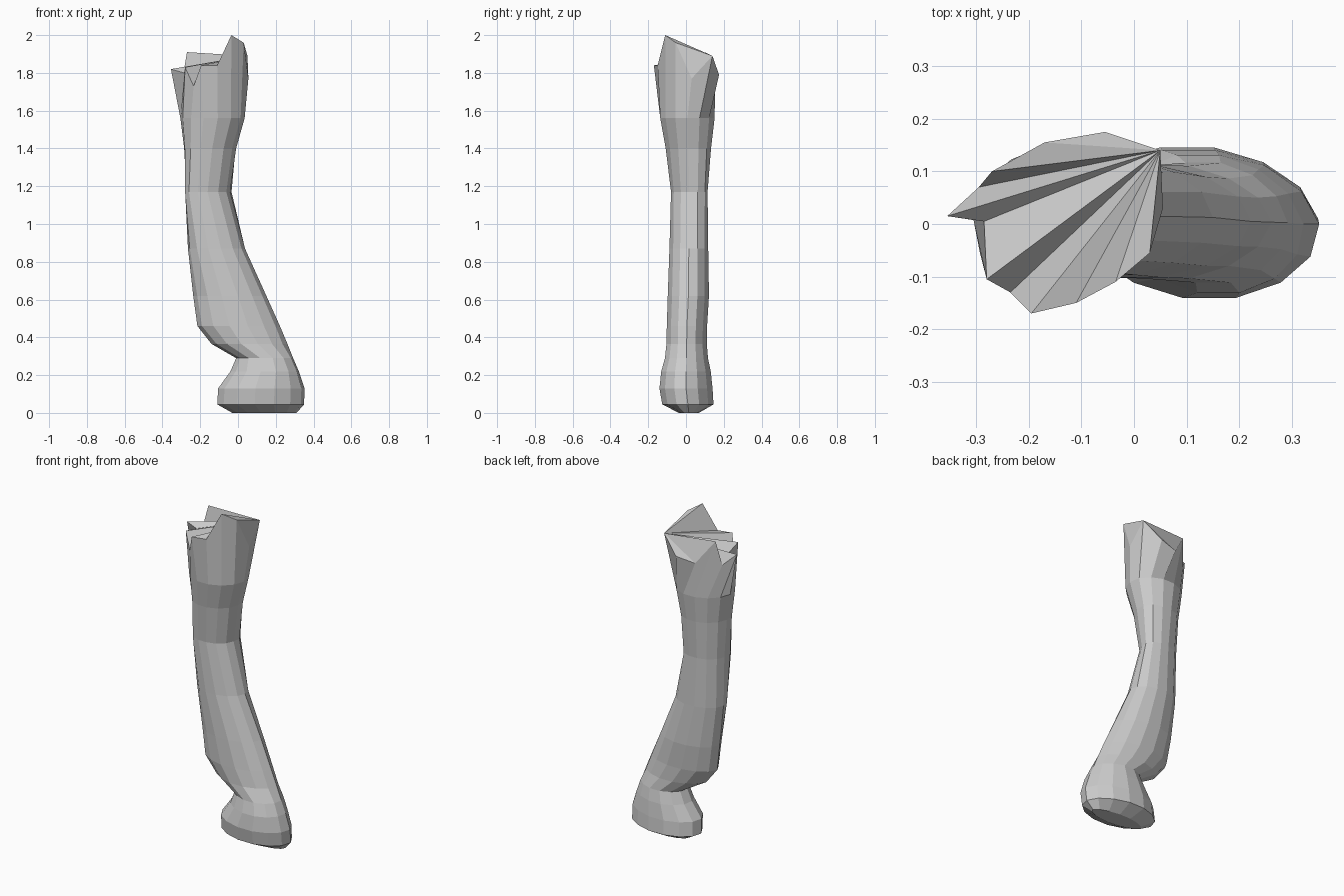
import bpy, bmesh
from math import sin, cos, tau

N = 14  # sides of the leg

# Cross-sections from sole to thigh: z, x min, x max, y min, y max, squareness, skew
SECTIONS = [
    (0.005, -0.03, 0.31, -0.04, 0.07, 1.8, -0.02),
    (0.045, -0.11, 0.35, -0.13, 0.15, 1.9, -0.02),
    (0.13, -0.105, 0.352, -0.145, 0.145, 1.9, -0.02),
    (0.22, -0.04, 0.322, -0.135, 0.135, 1.9, -0.02),
    (0.29, -0.01, 0.292, -0.115, 0.12, 1.9, -0.01),
    (0.365, -0.14, 0.262, -0.108, 0.115, 1.75, 0.0),
    (0.46, -0.215, 0.222, -0.105, 0.115, 1.9, 0.0),
    (0.62, -0.237, 0.15, -0.10, 0.125, 1.9, 0.0),
    (0.87, -0.265, 0.037, -0.09, 0.12, 2.05, 0.01),
    (1.17, -0.272, -0.042, -0.08, 0.115, 2.6, 0.03),
    (1.40, -0.285, -0.01, -0.11, 0.135, 2.1, 0.02),
    (1.56, -0.305, 0.035, -0.14, 0.155, 2.0, 0.01),
]

# Torn upper rim, counter-clockwise from the right side
RIM = [
    (0.055, 0.03, 1.77), (0.05, 0.14, 1.89), (-0.055, 0.175, 1.79),
    (-0.17, 0.155, 1.77), (-0.27, 0.10, 1.91), (-0.295, 0.07, 1.76),
    (-0.355, 0.015, 1.82), (-0.285, 0.005, 1.80), (-0.28, -0.105, 1.83),
    (-0.235, -0.13, 1.73), (-0.195, -0.17, 1.84), (-0.11, -0.15, 1.84),
    (-0.035, -0.11, 2.0), (0.03, -0.055, 1.96),
]


def section(z, x0, x1, y0, y1, power, skew):
    """Rounded outline fitted to the given extents; skew slides the back in x."""
    pts = []
    for i in range(N):
        c, s = cos(tau * i / N), sin(tau * i / N)
        k = (abs(c) ** power + abs(s) ** power) ** (-1 / power)
        u, v = c * k, s * k
        pts.append(((x0 + x1) / 2 + u * (x1 - x0) / 2 + skew * v,
                    (y0 + y1) / 2 + v * (y1 - y0) / 2, z))
    return pts


# Leg: loft through all the sections
bm = bmesh.new()
rings = [[bm.verts.new(p) for p in ring]
         for ring in [section(*s) for s in SECTIONS] + [RIM]]
for a, b in zip(rings, rings[1:]):
    for i in range(N):
        j = (i + 1) % N
        bm.faces.new((a[i], a[j], b[j], b[i]))

# Sole on the ground
bm.faces.new(rings[0][::-1])
for v in rings[0]:
    v.co.z = 0

# Torn top: a fan spreading from the back right corner
top = rings[-1]
for i in range(2, N):
    bm.faces.new((top[1], top[i], top[(i + 1) % N]))

mesh = bpy.data.meshes.new("leg")
bm.to_mesh(mesh)
bm.free()
leg = bpy.data.objects.new("leg", mesh)
bpy.context.collection.objects.link(leg)
